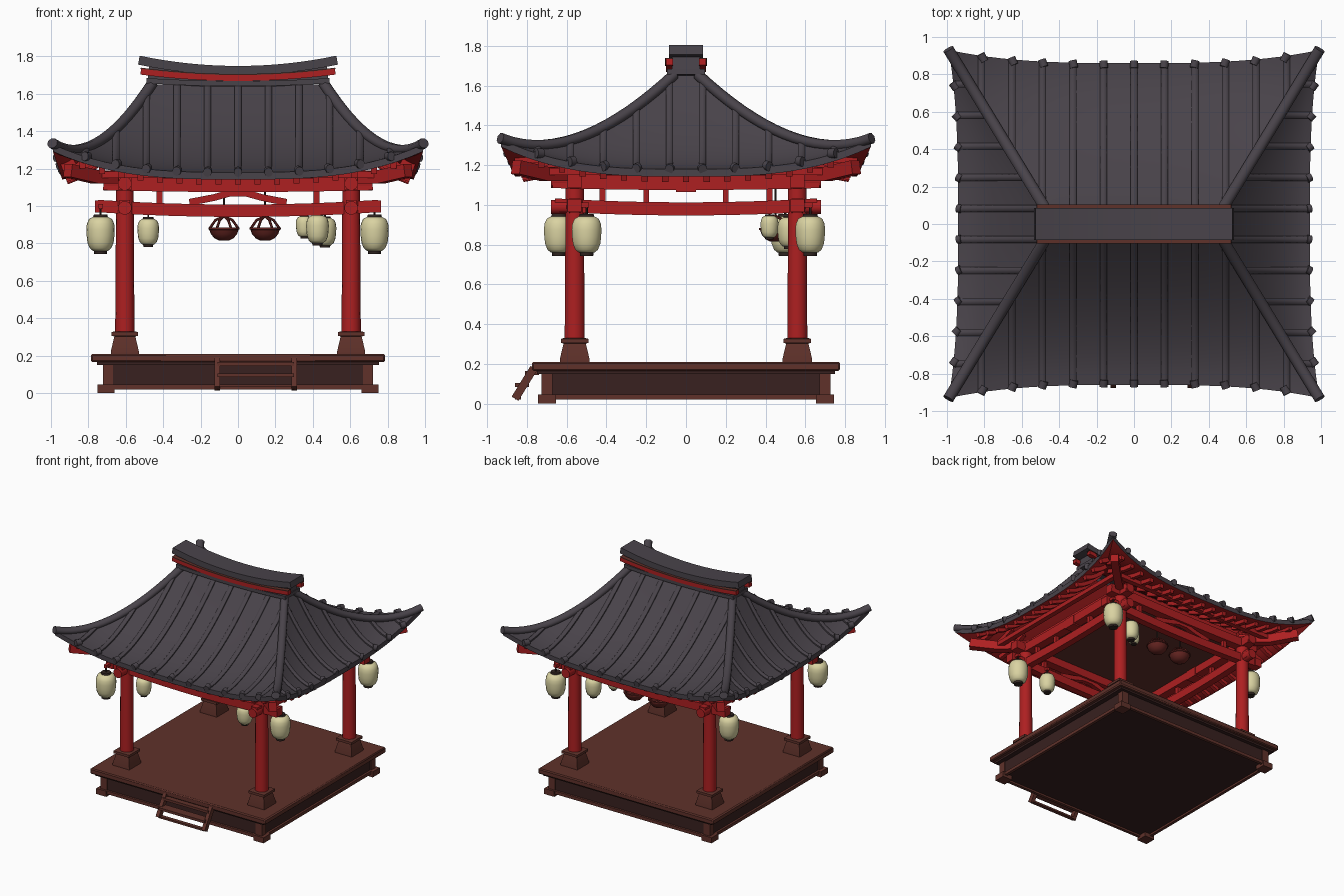
import bpy, bmesh, math
from mathutils import Vector

if "Cube" in bpy.data.objects:
    bpy.data.objects.remove(bpy.data.objects["Cube"])

def material(name, rgb):
    m = bpy.data.materials.new(name)
    m.diffuse_color = (*rgb, 1)
    m.use_nodes = True
    m.node_tree.nodes["Principled BSDF"].inputs["Base Color"].default_value = m.diffuse_color
    return m

TILE = material("charcoal_tile", (0.066, 0.056, 0.068))
RED = material("vermilion_wood", (0.42, 0.014, 0.015))
BROWN = material("brown_wood", (0.115, 0.031, 0.023))
DARK = material("dark_wood", (0.04, 0.015, 0.014))
CREAM = material("lantern_paper", (0.70, 0.65, 0.36))
BOWL = material("maroon_bowl", (0.13, 0.018, 0.015))
BLACK = material("lantern_cap", (0.03, 0.018, 0.015))

def finish(name, bm, mats, angle=35):
    bmesh.ops.recalc_face_normals(bm, faces=bm.faces)
    me = bpy.data.meshes.new(name)
    bm.to_mesh(me)
    bm.free()
    for m in mats:
        me.materials.append(m)
    ob = bpy.data.objects.new(name, me)
    bpy.context.collection.objects.link(ob)
    bpy.ops.object.select_all(action='DESELECT')
    ob.select_set(True)
    bpy.context.view_layer.objects.active = ob
    bpy.ops.object.shade_smooth_by_angle(angle=math.radians(angle))
    return ob

def boxes(name, items, mat):
    """items: (x0,x1,y0,y1,z0,z1)"""
    bm = bmesh.new()
    for x0, x1, y0, y1, z0, z1 in items:
        for v in bmesh.ops.create_cube(bm, size=1)['verts']:
            v.co = Vector(((x0+x1)/2 + v.co.x*(x1-x0), (y0+y1)/2 + v.co.y*(y1-y0),
                           (z0+z1)/2 + v.co.z*(z1-z0)))
    return finish(name, bm, [mat])

def tubes(name, paths, w, h, n, mat, angle=50):
    """Sweep an n-gon section (half width w, half height h) along each path."""
    bm = bmesh.new()
    k = math.sqrt(2) if n == 4 else 1
    for path in paths:
        pts = [Vector(p) for p in path]
        prev = None
        for i, p in enumerate(pts):
            t = (pts[min(i+1, len(pts)-1)] - pts[max(i-1, 0)]).normalized()
            s = t.cross(Vector((0, 0, 1)))
            s = s.normalized() if s.length > 0.01 else Vector((1, 0, 0))
            u = s.cross(t)
            ring = []
            for j in range(n):
                a = 2*math.pi*(j+0.5)/n
                ring.append(bm.verts.new(p + s*(w*k*math.cos(a)) + u*(h*k*math.sin(a))))
            if prev:
                for j in range(n):
                    bm.faces.new((prev[j], prev[(j+1) % n], ring[(j+1) % n], ring[j]))
            else:
                bm.faces.new(ring)
            prev = ring
        bm.faces.new(prev)
    return finish(name, bm, [mat], angle)

def lathe(name, prof, spots, mat, n=20, phase=0.0, angle=35):
    """Spin (radius, z) profile at each (x, y, z, scale)."""
    bm = bmesh.new()
    for x, y, z, sc in spots:
        rings = [[bm.verts.new((x + r*sc*math.cos(2*math.pi*j/n + phase),
                                y + r*sc*math.sin(2*math.pi*j/n + phase), z + h*sc))
                  for j in range(n)] for r, h in prof]
        for a, b in zip(rings, rings[1:]):
            for j in range(n):
                bm.faces.new((a[j], a[(j+1) % n], b[(j+1) % n], b[j]))
        bm.faces.new(rings[0])
        bm.faces.new(rings[-1])
    return finish(name, bm, [mat], angle)

S = (-1, 1)
PX, PY = 0.605, 0.56
corners = [(sx*PX, sy*PY) for sx in S for sy in S]

# --- platform
deck = boxes("deck", [(-.785, .785, -.775, .775, .165, .21)], BROWN)
bev = deck.modifiers.new("soft_edge", 'BEVEL')
bev.width = 0.008
boxes("deck_under_trim", [(-.755, .755, -.75, .75, .15, .166)], DARK)
boxes("platform_skirt", [(-.715, .715, -.72, .72, .035, .155)], DARK)
boxes("platform_sill", [(-.725, .725, sy*.725-.012, sy*.725+.012, .02, .045) for sy in S] +
      [(sx*.72-.012, sx*.72+.012, -.72, .72, .02, .045) for sx in S], BROWN)
boxes("platform_feet", [(sx*.705-.045, sx*.705+.045, sy*.7-.045, sy*.7+.045, 0, .045)
                        for sx in S for sy in S], BROWN)
boxes("platform_corner_posts", [(sx*.695-.028, sx*.695+.028, sy*.7-.028, sy*.7+.028, .04, .16)
                                for sx in S for sy in S], BROWN)

# --- front steps
tubes("step_stringers", [[(x, -.86, .025), (x, -.765, .18)] for x in (-.11, .3)], .015, .02, 4, BROWN, 30)
boxes("step_treads", [(-.11, .3, -.86, -.79, .085, .105), (-.11, .3, -.81, -.74, .145, .165),
                      (-.11, .3, -.86, -.83, .02, .035)], BROWN)

# --- posts and plinths
q = math.sqrt(2)
lathe("post_plinths", [(.075*q, 0), (.075*q, .015), (.056*q, .095), (.07*q, .098), (.07*q, .118), (.055*q, .122)],
      [(x, y, .208, 1) for x, y in corners], BROWN, 4, math.pi/4, 20)
lathe("posts", [(.052, .3), (.049, .7), (.047, 1.17)], [(x, y, 0, 1) for x, y in corners], RED, 14)

# --- beams, rising slightly at the ends
def sag(e, axis, off, z0, rise):
    out = []
    for i in range(-6, 7):
        a, z = e*i/6, z0 + rise*(i/6)**2
        out.append((a, off, z) if axis == 'x' else (off, a, z))
    return out
tubes("lower_beams", [sag(.75, 'x', sy*PY, .975, .025) for sy in S] +
      [sag(.66, 'y', sx*PX, .98, .02) for sx in S], .028, .033, 4, RED, 30)
tubes("upper_beams", [sag(.72, 'x', sy*PY, 1.11, .01) for sy in S] +
      [sag(.67, 'y', sx*PX, 1.11, .01) for sx in S], .035, .035, 4, RED, 30)
boxes("beam_end_blocks", [(sx*.735-.03, sx*.735+.03, sy*PY-.035, sy*PY+.035, .965, 1.03)
                          for sx in S for sy in S], RED)
tubes("beam_end_knobs", [[(sx*PX, sy*.6, z), (sx*PX, sy*.68, z)] for sx in S for sy in S for z in (.99, 1.12)] +
      [[(sx*.64, sy*PY, 1.12), (sx*.72, sy*PY, 1.12)] for sx in S for sy in S], .037, .037, 12, RED)
boxes("beam_struts", [(sx*PX-.015, sx*PX+.015, y-.015, y+.015, 1.0, 1.09) for sx in S for y in (-.42, -.2, .2, .42)] +
      [(sx*PX-.04, sx*PX+.04, -.05, .05, 1.065, 1.145) for sx in S] +
      [(x-.015, x+.015, sy*PY-.015, sy*PY+.015, 1.0, 1.09) for sy in S for x in (-.42, .42)], RED)
tubes("frog_leg_struts", [[(-.26, sy*PY, 1.02), (-.13, sy*PY, 1.045), (-.04, sy*PY, 1.07), (.04, sy*PY, 1.07),
                           (.13, sy*PY, 1.045), (.26, sy*PY, 1.02)] for sy in S], .018, .018, 4, RED, 30)

# --- roof surface: four concave panels, u across and v from ridge to eave
HX = lambda v: .46 + .53*v
HY = lambda v: .06 + .87*v
def roof(side, s, u, v, dz=0.0):
    c = abs(u)**3
    z = 1.18 + .47*max(0, 1-v)**1.7 + .15*c*v**2.5 + dz
    if side:
        return Vector((s*(.46 + (.48 + .05*c)*v), u*HY(v), z))
    return Vector((u*HX(v), s*(.06 + (.80 + .07*c)*v), z))
PANELS = [(side, s) for side in (0, 1) for s in S]

def shell(name, v0, v1, top, bot, mats, nu=28, nv=14):
    bm = bmesh.new()
    for side, s in PANELS:
        g = [[[bm.verts.new(roof(side, s, -1+2*i/nu, v0+(v1-v0)*j/nv, d)) for i in range(nu+1)]
              for j in range(nv+1)] for d in (top, bot)]
        for i in range(nu):
            for k in (0, 1):
                for j in range(nv):
                    f = bm.faces.new((g[k][j][i], g[k][j][i+1], g[k][j+1][i+1], g[k][j+1][i]))
                    f.material_index = k
            for j in (0, nv):
                bm.faces.new((g[0][j][i], g[0][j][i+1], g[1][j][i+1], g[1][j][i]))
    bmesh.ops.remove_doubles(bm, verts=bm.verts, dist=.0005)
    return finish(name, bm, mats, 40)
shell("roof_shell", 0, 1, 0, -.038, [TILE, RED])

# tile rolls run straight down each panel from the hip to the eave
rolls, knobs, rafters = [], [], []
for side, s in PANELS:
    H, base, grow = (HY, .06, .87) if side else (HX, .46, .53)
    spots = [(k+.5)*.166 for k in range(-5, 5)] if side else [k*.163 for k in range(-5, 6)]
    for a in spots:
        v0 = max(0.0, (abs(a)-base)/grow)
        rolls.append([roof(side, s, a/H(v), v, .002) for v in [v0+(1-v0)*i/10 for i in range(11)]])
        e, d = roof(side, s, a/H(1), .965, .006), roof(side, s, a/H(1), 1.012, 0)
        knobs.append([e, d])
    n = 8
    for k in range(-n, n+1):
        a = k*.104
        v0 = max(.6 if not side else .3, (abs(a)-base)/grow + .02)
        if v0 < .9:
            rafters.append([roof(side, s, a/H(v), v, -.05) for v in [v0+(.95-v0)*i/4 for i in range(5)]])
tubes("tile_rolls", rolls, .02, .016, 8, TILE)
tubes("tile_end_knobs", knobs, .023, .025, 10, TILE)
tubes("eave_rafters", rafters, .016, .018, 4, RED, 30)

# hip ridges and their corner rafters
hips = [[(sx*HX(v), sy*HY(v), roof(0, 1, 1, v).z + .004) for v in [i/16*1.005 for i in range(17)]]
        for sx in S for sy in S]
tubes("hip_ridges", hips, .032, .028, 8, TILE)
tubes("corner_rafters", [[(sx*.58, sy*.54, 1.155), (sx*.76, sy*.71, 1.155), (sx*.91, sy*.855, 1.19)]
                         for sx in S for sy in S], .03, .035, 4, RED, 30)
boxes("eave_plates", [(-.74, .74, sy*.7-.02, sy*.7+.02, 1.15, 1.185) for sy in S] +
      [(sx*.76-.02, sx*.76+.02, -.7, .7, 1.15, 1.185) for sx in S], RED)

# ceiling: red sides, brown underside
ceil = boxes("ceiling", [(-.575, .575, -.535, .535, 1.14, 1.22)], RED)
ceil.data.materials.append(BROWN)
for f in ceil.data.polygons:
    if f.normal.z < -.5:
        f.material_index = 1

# --- main ridge: saddle-shaped cap over a red band
def saddle(e, y, z0, rise):
    return [(e*i/10, y, z0 + rise*(i/10)**2) for i in range(-10, 11)]
tubes("ridge_cap", [saddle(.53, 0, 1.725, .055)], .085, .024, 4, TILE, 30)
tubes("ridge_neck", [saddle(.48, 0, 1.675, .03)], .07, .04, 4, TILE, 30)
tubes("ridge_red_band", [saddle(.52, sy*.083, 1.686, .034) for sy in S], .018, .017, 4, RED, 30)
tubes("ridge_band_top", [saddle(.52, sy*.085, 1.703, .034) for sy in S], .02, .003, 4, BROWN, 30)
tubes("ridge_foot", [saddle(.49, 0, 1.655, .015)], .095, .014, 4, TILE, 30)

# --- paper lanterns (x, y, z, scale)
lanterns = [(-.735, -.64, .85, 1), (.73, -.5, .85, 1), (.73, .625, .85, 1), (-.735, .5, .85, 1),
            (-.48, -.52, .862, .76), (.425, -.52, .875, .8), (.465, .52, .862, .8), (.355, .42, .89, .6)]
body = [(.04, -.09), (.058, -.075), (.07, -.045), (.074, -.01), (.076, .025), (.073, .055), (.062, .08), (.04, .092)]
lathe("lantern_paper_bodies", body, lanterns, CREAM, 18, 0, 60)
lathe("lantern_bottom_caps", [(.034, -.106), (.036, -.088)], lanterns, BLACK, 14)
lathe("lantern_top_caps", [(.04, .09), (.036, .104)], lanterns, BLACK, 14)
tubes("lantern_cords", [[(x, y, z+.09*s), (x, y, 1.0)] for x, y, z, s in lanterns], .006, .006, 6, BLACK)
tubes("lantern_hangers", [[(x, math.copysign(PY, y), 1.0), (x, y+math.copysign(.012, y-math.copysign(PY, y)), 1.0)]
                          for x, y, z, s in lanterns], .012, .012, 4, RED)

# --- hanging bowls with cord frames
bowls = [(-.075, .45, .815, 1), (.145, .45, .815, 1)]
lathe("hanging_bowls", [(.025, 0), (.05, .012), (.07, .035), (.078, .058), (.084, .06), (.084, .07), (.07, .07), (.045, .03)],
      bowls, BOWL, 18)
tubes("bowl_cords", [[(x+.076*math.cos(a), y+.076*math.sin(a), z+.066), (x+.045*math.cos(a), y+.045*math.sin(a), z+.11),
                      (x, y, z+.13)] for x, y, z, s in bowls for a in [i*math.pi/3 for i in range(6)]],
      .007, .007, 6, BOWL)
tubes("bowl_hangers", [[(x, y, z+.125), (x, y, 1.14)] for x, y, z, s in bowls], .006, .006, 6, BLACK)
